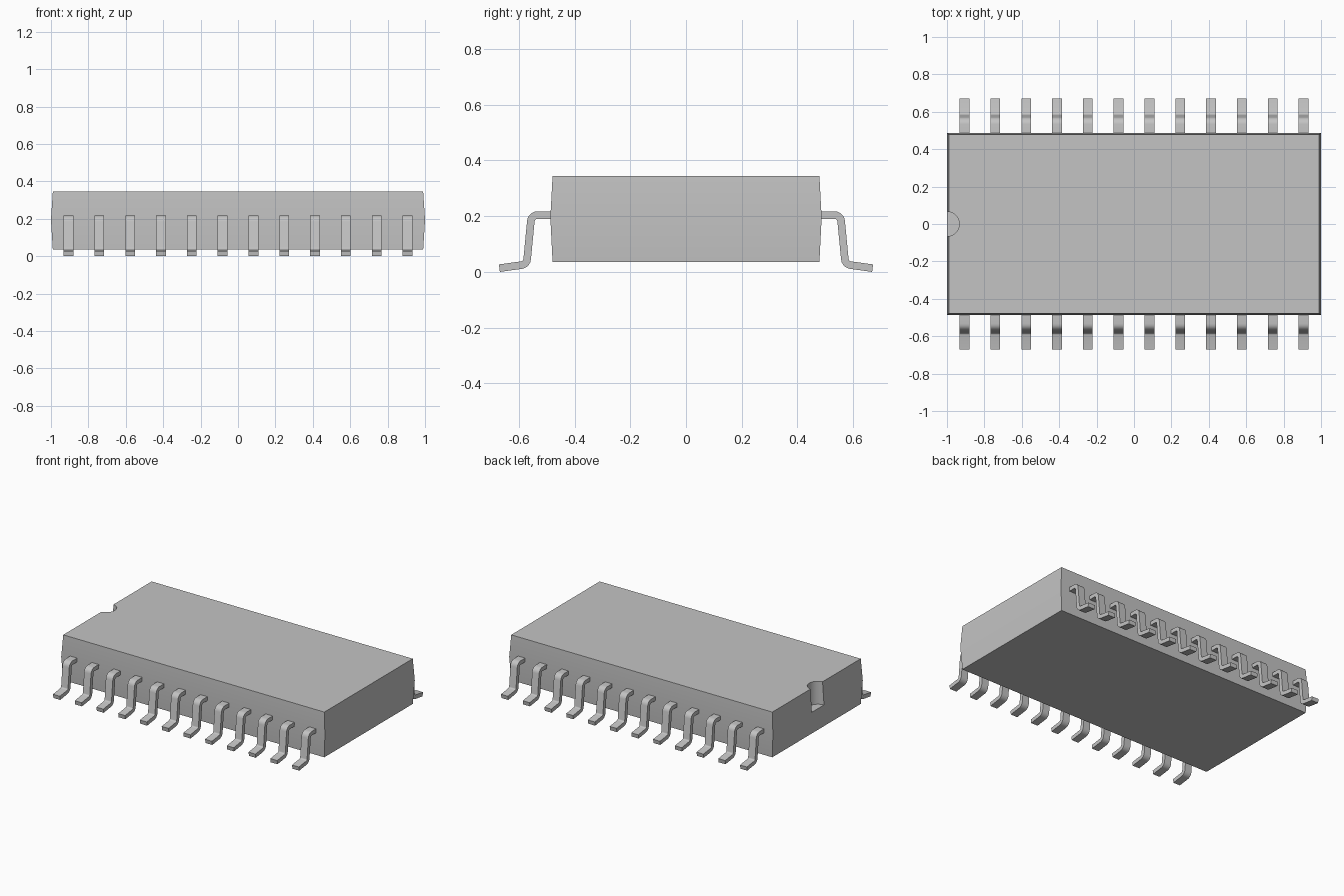
import bpy, bmesh, math
from mathutils import Vector

cube = bpy.data.objects.get("Cube")
if cube:
    bpy.data.objects.remove(cube, do_unlink=True)

# One grey for the whole part
grey = bpy.data.materials.new("plain grey")
grey.use_nodes = True
colour = (0.55, 0.55, 0.55, 1)
grey.diffuse_color = colour
grey.node_tree.nodes["Principled BSDF"].inputs["Base Color"].default_value = colour


def finish(name, bm):
    bmesh.ops.recalc_face_normals(bm, faces=bm.faces)
    mesh = bpy.data.meshes.new(name)
    bm.to_mesh(mesh)
    bm.free()
    mesh.materials.append(grey)
    obj = bpy.data.objects.new(name, mesh)
    bpy.context.collection.objects.link(obj)
    return obj


def smooth(obj):
    bpy.ops.object.select_all(action='DESELECT')
    obj.select_set(True)
    bpy.context.view_layer.objects.active = obj
    bpy.ops.object.shade_smooth_by_angle(angle=math.radians(30))


def rounded_path(points, radius, steps=5):
    """Replace the inner corners of a path by arcs; return points and normals."""
    path = []
    for i, p in enumerate(points):
        if i in (0, len(points) - 1):
            d = (points[1] - p) if i == 0 else (p - points[i - 1])
            path.append((p, Vector((-d.y, d.x)).normalized()))
            continue
        a = (p - points[i - 1]).normalized()
        b = (points[i + 1] - p).normalized()
        turn = a.angle_signed(b) * -1
        side = math.copysign(1, turn)
        start = p - a * radius * math.tan(abs(turn) / 2)
        na = Vector((-a.y, a.x))
        centre = start + na * side * radius
        for k in range(steps + 1):
            t = turn * k / steps
            c, s = math.cos(t), math.sin(t)
            n = Vector((na.x * c - na.y * s, na.x * s + na.y * c))
            path.append((centre - n * side * radius, n))
    return path


# Body: block widest at the parting line, tapering up and down
bm = bmesh.new()
loops = []
for hx, hy, z in ((0.99, 0.479, 0.035), (1.0, 0.487, 0.195), (0.99, 0.479, 0.345)):
    loops.append([bm.verts.new((sx * hx, sy * hy, z))
                  for sx, sy in ((-1, -1), (1, -1), (1, 1), (-1, 1))])
for low, high in zip(loops, loops[1:]):
    for i in range(4):
        j = (i + 1) % 4
        bm.faces.new((low[i], low[j], high[j], high[i]))
bm.faces.new(loops[0])
bm.faces.new(loops[-1])
body = finish("body", bm)

# Half-round orientation notch in the upper half of the right end
bpy.ops.mesh.primitive_cylinder_add(vertices=40, radius=0.066, depth=0.3,
                                    location=(-1, 0, 0.338))
cutter = bpy.context.object
cutter.name = "notch_cutter"
cutter.data.materials.append(grey)
cutter.hide_render = True
cut = body.modifiers.new("notch", 'BOOLEAN')
cut.operation = 'DIFFERENCE'
cut.solver = 'EXACT'
cut.object = cutter
bpy.context.view_layer.objects.active = body
bpy.ops.object.modifier_apply(modifier=cut.name)
bpy.data.objects.remove(cutter, do_unlink=True)
smooth(body)

# Pins: bent strips, twelve on each long side
corners = [Vector(p) for p in ((0.47, 0.204), (0.555, 0.204),
                               (0.572, 0.027), (0.67, 0.0135))]
path = rounded_path(corners, 0.024)
half_thick, half_wide, count, pitch = 0.0135, 0.026, 12, 0.1648
outline = ([p + n * half_thick for p, n in path]
           + [p - n * half_thick for p, n in reversed(path)])


def pin(name, x, side):
    bm = bmesh.new()
    ends = [[bm.verts.new((x + dx, side * p.x, p.y)) for p in outline]
            for dx in (-half_wide, half_wide)]
    total, n = len(outline), len(path)
    for i in range(total):
        j = (i + 1) % total
        bm.faces.new((ends[0][i], ends[0][j], ends[1][j], ends[1][i]))
    for end in ends:
        for i in range(n - 1):
            bm.faces.new((end[i], end[i + 1], end[total - 2 - i], end[total - 1 - i]))
    smooth(finish(name, bm))


for side, label in ((-1, "front"), (1, "back")):
    for i in range(count):
        pin(f"{label}_pin_{i + 1}", (i - (count - 1) / 2) * pitch, side)
